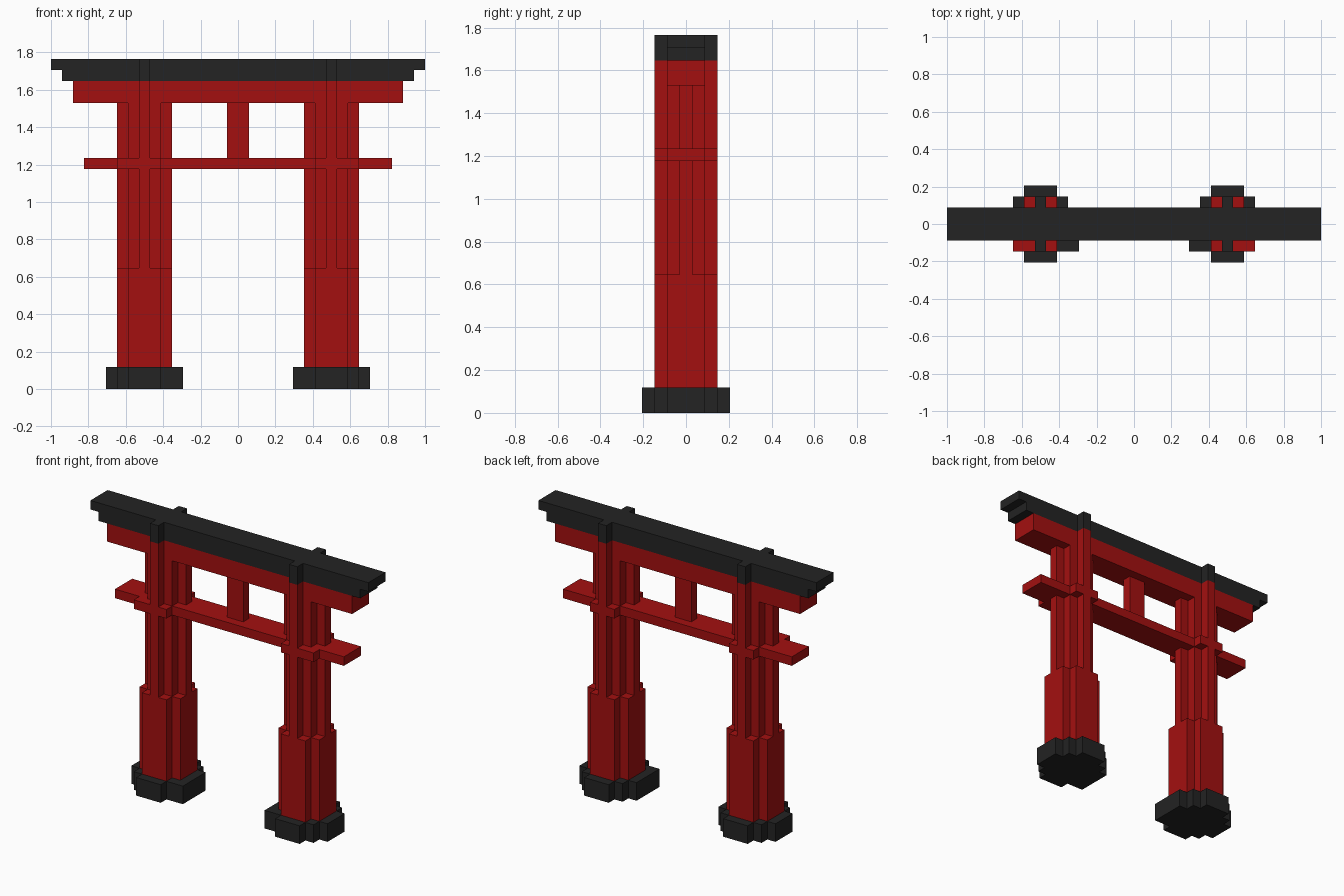
import bpy, bmesh

U = 1 / 17  # one block; the roof is 34 blocks long

cube = bpy.data.objects.get("Cube")
if cube:
    bpy.data.objects.remove(cube, do_unlink=True)


def material(name, rgb):
    m = bpy.data.materials.new(name)
    m.use_nodes = True
    m.diffuse_color = (*rgb, 1)
    m.node_tree.nodes["Principled BSDF"].inputs["Base Color"].default_value = (*rgb, 1)
    return m


RED = material("vermilion red", (0.37, 0.005, 0.005))
BLACK = material("charcoal black", (0.017, 0.017, 0.017))


def prism(name, outline, z0, z1, mat):
    """Extrude a plan outline (in blocks) from z0 to z1."""
    bm = bmesh.new()
    face = bm.faces.new([bm.verts.new((x * U, y * U, z0 * U)) for x, y in outline])
    ext = bmesh.ops.extrude_face_region(bm, geom=[face])
    top = [v for v in ext["geom"] if isinstance(v, bmesh.types.BMVert)]
    bmesh.ops.translate(bm, verts=top, vec=(0, 0, (z1 - z0) * U))
    bmesh.ops.recalc_face_normals(bm, faces=bm.faces[:])
    me = bpy.data.meshes.new(name)
    bm.to_mesh(me)
    bm.free()
    me.materials.append(mat)
    ob = bpy.data.objects.new(name, me)
    bpy.context.collection.objects.link(ob)
    return ob


def stepped(name, rows, z0, z1, mat, side):
    """Prism whose plan is stacked rows (y0, y1, x0, x1), on one side of the gate."""
    right = [p for y0, y1, x0, x1 in rows for p in ((x1, y0), (x1, y1))]
    left = [p for y0, y1, x0, x1 in rows for p in ((x0, y0), (x0, y1))]
    pts = []
    for p in right + left[::-1]:
        if not pts or p != pts[-1]:
            pts.append(p)
    return prism(name, [(side * x, y) for x, y in pts], z0, z1, mat)


def beam(name, half_x, half_y, z0, z1, mat):
    return stepped(name, [(-half_y, half_y, -half_x, half_x)], z0, z1, mat, 1)


# Pillar plans, front to back
FOOT = [(-3.5, -2.5, 7, 10), (-2.5, -1.5, 5, 11), (-1.5, 1.5, 5, 12),
        (1.5, 2.5, 6, 11), (2.5, 3.5, 7, 10)]
LOWER = [(-2.5, -1.5, 7, 10), (-1.5, 1.5, 6, 11), (1.5, 2.5, 7, 10)]
UPPER = [(-2.5, -1.5, 8, 9), (-1.5, -0.5, 7, 10), (-0.5, 0.5, 6, 11),
         (0.5, 1.5, 7, 10), (1.5, 2.5, 8, 9)]
COLLAR = [(-2.5, -1.5, 7, 11), (-1.5, 2.5, 7, 10)]
CAP = [(-2.5, 2.5, 8, 9)]

for label, side in (("left", 1), ("right", -1)):
    stepped(label + "_foot", FOOT, 0, 2, BLACK, side)
    stepped(label + "_lower_pillar", LOWER, 2, 11, RED, side)
    stepped(label + "_upper_pillar", UPPER, 11, 28, RED, side)
    stepped(label + "_collar", COLLAR, 20, 21, RED, side)
    stepped(label + "_pillar_cap", CAP, 28, 30, BLACK, side)

# Crossbeams, centre strut and two-step roof
beam("tie_beam", 14, 1.5, 20, 21, RED)
beam("centre_strut", 1, 0.5, 21, 26, RED)
beam("upper_beam", 15, 1.5, 26, 28, RED)
beam("roof_lower_step", 16, 1.5, 28, 29, BLACK)
beam("roof_top_step", 17, 1.5, 29, 30, BLACK)
